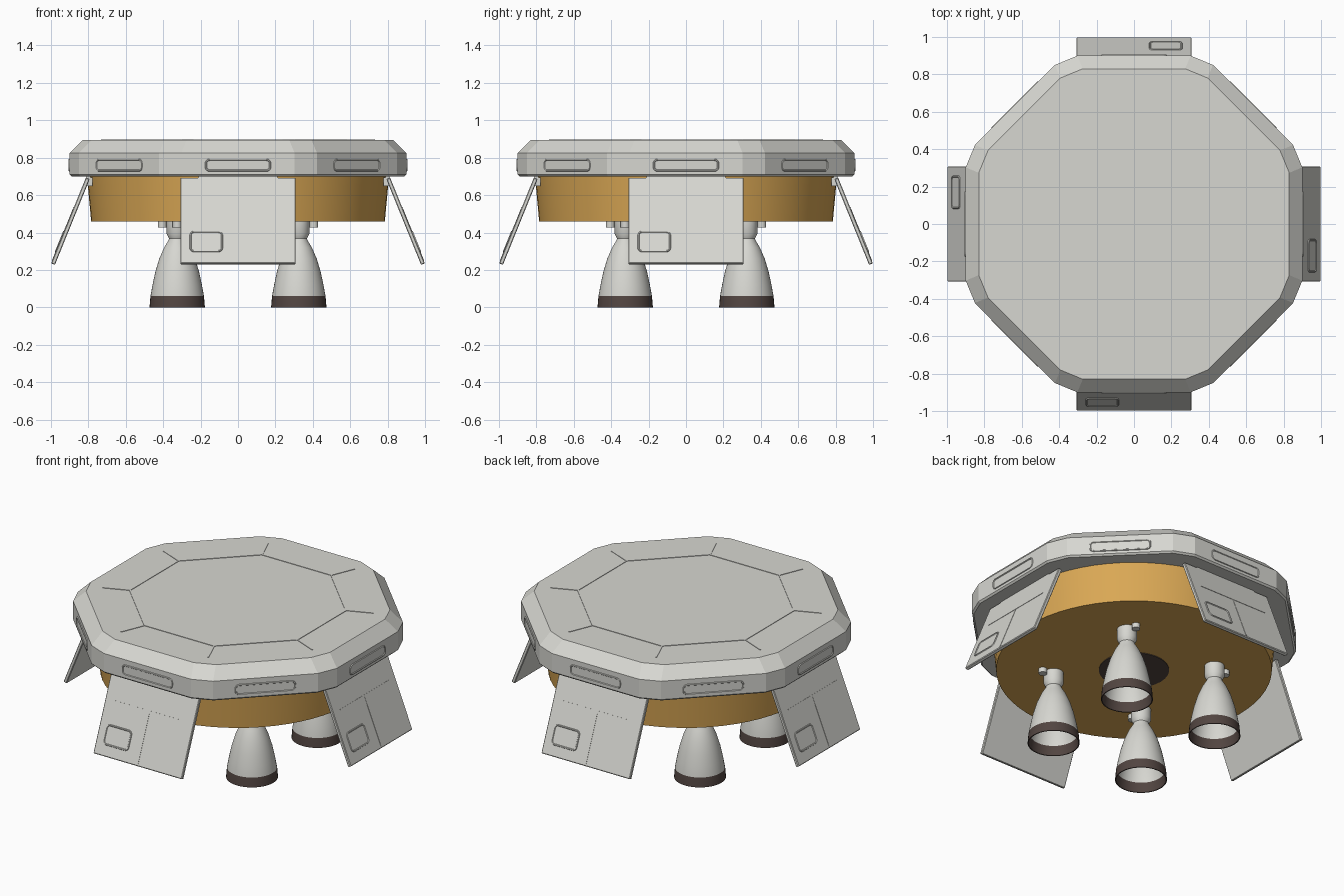
import bpy, bmesh
from math import sin, cos, pi, radians, tan
from mathutils import Matrix, Vector

cube = bpy.data.objects.get("Cube")
if cube:
    bpy.data.objects.remove(cube, do_unlink=True)


def material(name, rgb):
    m = bpy.data.materials.new(name)
    m.use_nodes = True
    m.diffuse_color = (*rgb, 1)
    m.node_tree.nodes["Principled BSDF"].inputs["Base Color"].default_value = (*rgb, 1)
    return m


WHITE = material("warm_white", (0.68, 0.68, 0.64))
GOLD = material("gold_foil", (0.70, 0.39, 0.09))
BROWN = material("dark_brown", (0.085, 0.06, 0.053))


def finish(name, bm, mats, matrix=Matrix(), smooth=None):
    bmesh.ops.recalc_face_normals(bm, faces=bm.faces)
    me = bpy.data.meshes.new(name)
    bm.to_mesh(me)
    bm.free()
    for m in mats:
        me.materials.append(m)
    if smooth:
        me.shade_smooth()
        me.set_sharp_from_angle(angle=radians(smooth))
    ob = bpy.data.objects.new(name, me)
    ob.matrix_world = matrix
    bpy.context.collection.objects.link(ob)
    return ob


def loft(name, rings, mats, matrix=Matrix(), smooth=None, rule=None):
    """Bridge rings of points in order and cap both ends."""
    bm = bmesh.new()
    loops = [[bm.verts.new(p) for p in ring] for ring in rings]
    for a, b in zip(loops, loops[1:]):
        for i in range(len(a)):
            j = (i + 1) % len(a)
            bm.faces.new((a[i], a[j], b[j], b[i]))
    bm.faces.new(loops[0])
    bm.faces.new(loops[-1])
    if rule:
        for f in bm.faces:
            f.material_index = rule(f.calc_center_median())
    return finish(name, bm, mats, matrix, smooth)


def circle(r, z, n):
    return [(r * cos(2 * pi * i / n), r * sin(2 * pi * i / n), z) for i in range(n)]


def lathe(name, profile, n, mats, matrix=Matrix(), smooth=35, rule=None):
    return loft(name, [circle(r, z, n) for r, z in profile], mats, matrix, smooth, rule)


def box(name, size, matrix, bevel=0):
    bm = bmesh.new()
    bmesh.ops.create_cube(bm, size=1, matrix=Matrix.Diagonal((*size, 1)))
    if bevel:
        bmesh.ops.bevel(bm, geom=bm.edges[:], offset=bevel, segments=1, affect='EDGES')
    return finish(name, bm, [WHITE], matrix)


def rounded_rect(w, h, r, z):
    pts = []
    for k, (sx, sy) in enumerate([(1, 1), (-1, 1), (-1, -1), (1, -1)]):
        for i in range(5):
            a = (k + i / 4) * pi / 2
            pts.append((sx * (w / 2 - r) + r * cos(a), sy * (h / 2 - r) + r * sin(a), z))
    return pts


def rim(name, w, h, matrix):
    """Rounded frame standing slightly proud of a surface."""
    steps = [(0, -0.002), (0.003, 0.005), (0.008, 0.005), (0.011, 0.001)]
    rings = [rounded_rect(w - 2 * o, h - 2 * o, 0.026 - o, z) for o, z in steps]
    return loft(name, rings, [WHITE], matrix)


def cut_octagon(apothem, z, cut=0.07):
    half = apothem * tan(pi / 8) - cut
    pts = []
    for k in range(8):
        turn = Matrix.Rotation(k * pi / 4, 3, 'Z')
        pts += [turn @ Vector((apothem, s * half, z)) for s in (-1, 1)]
    return pts


def spin(degrees):
    return Matrix.Rotation(radians(degrees), 4, 'Z')


def frame(origin, x, y):
    """Local frame with z along the surface normal."""
    x, y = Vector(x).normalized(), Vector(y).normalized()
    m = Matrix((x, y, x.cross(y))).transposed().to_4x4()
    m.translation = origin
    return m


# Octagonal deck
TOP = 0.895
loft("deck", [cut_octagon(0.89, 0.70), cut_octagon(0.9, 0.71), cut_octagon(0.9, 0.825),
              cut_octagon(0.83, TOP)], [WHITE])

# Raised seams on the deck and frames around its sides
R, R_END = 0.63, 0.79
side = 2 * R * sin(pi / 8)
for k in range(8):
    edge = spin(45 * k) @ Matrix.Translation((R * cos(pi / 8), 0, TOP))
    box(f"deck_seam_{k}", (0.008, side, 0.006), edge)
    spoke = spin(45 * k + 22.5) @ Matrix.Translation(((R + R_END) / 2, 0, TOP))
    box(f"deck_spoke_{k}", (R_END - R, 0.008, 0.006), spoke)
    rim(f"side_frame_{k}", 0.355, 0.07,
        spin(45 * k) @ frame((0, -0.9, 0.76), (1, 0, 0), (0, 0, 1)))

# Foil-covered drum and dark centre plate beneath it
lathe("foil_drum", [(0.785, 0.46), (0.808, 0.705)], 64, [GOLD])
lathe("centre_plate", [(0.2, 0.456), (0.2, 0.465)], 32, [BROWN])

# Slanted flaps with hinges, seams and a hatch frame
top, bottom = Vector((0, -0.803, 0.69)), Vector((0, -0.989, 0.231))
length = (top - bottom).length
flap = frame((top + bottom) / 2, (1, 0, 0), top - bottom)
for k in range(4):
    base = spin(90 * k)
    m = base @ flap
    box(f"flap_{k}", (0.615, length, 0.022), m, 0.004)
    box(f"flap_cross_seam_{k}", (0.48, 0.006, 0.004),
        m @ Matrix.Translation((0, 0.075, 0.011)))
    box(f"flap_middle_seam_{k}", (0.006, 0.305, 0.004),
        m @ Matrix.Translation((0, -0.083, 0.011)))
    rim(f"flap_hatch_{k}", 0.18, 0.124, m @ Matrix.Translation((-0.17, -0.122, 0.011)))
    hinge = base @ Matrix.Translation((0, -0.8, 0.69)) @ Matrix.Rotation(pi / 2, 4, 'Y')
    lathe(f"flap_hinge_{k}", [(0.014, -0.21), (0.014, 0.21)], 12, [WHITE], hinge)
    for s in (-1, 1):
        box(f"hinge_bracket_{k}_{s}", (0.03, 0.035, 0.045),
            base @ Matrix.Translation((0.2 * s, -0.795, 0.672)))

# Engines: hollow bells with dark lips, and a small pump on each
bell = [(0.04, 0.33), (0.088, 0.25), (0.122, 0.13), (0.135, 0.06), (0.142, 0.0),
        (0.148, 0.0), (0.143, 0.06), (0.132, 0.12), (0.117, 0.19), (0.096, 0.26),
        (0.07, 0.32), (0.046, 0.36), (0.044, 0.368), (0.057, 0.395), (0.057, 0.465)]
for k in range(4):
    m = spin(90 * k) @ Matrix.Translation((0.325, -0.325, 0))
    lathe(f"engine_{k}", bell, 40, [WHITE, BROWN], m, 35, lambda c: int(c.z < 0.06))
    lathe(f"engine_pump_{k}", [(0.024, 0.428), (0.024, 0.458)], 16, [WHITE],
          m @ Matrix.Translation((0.08, 0, 0)))
    box(f"pump_pipe_{k}", (0.08, 0.02, 0.016), m @ Matrix.Translation((0.04, 0, 0.445)))
